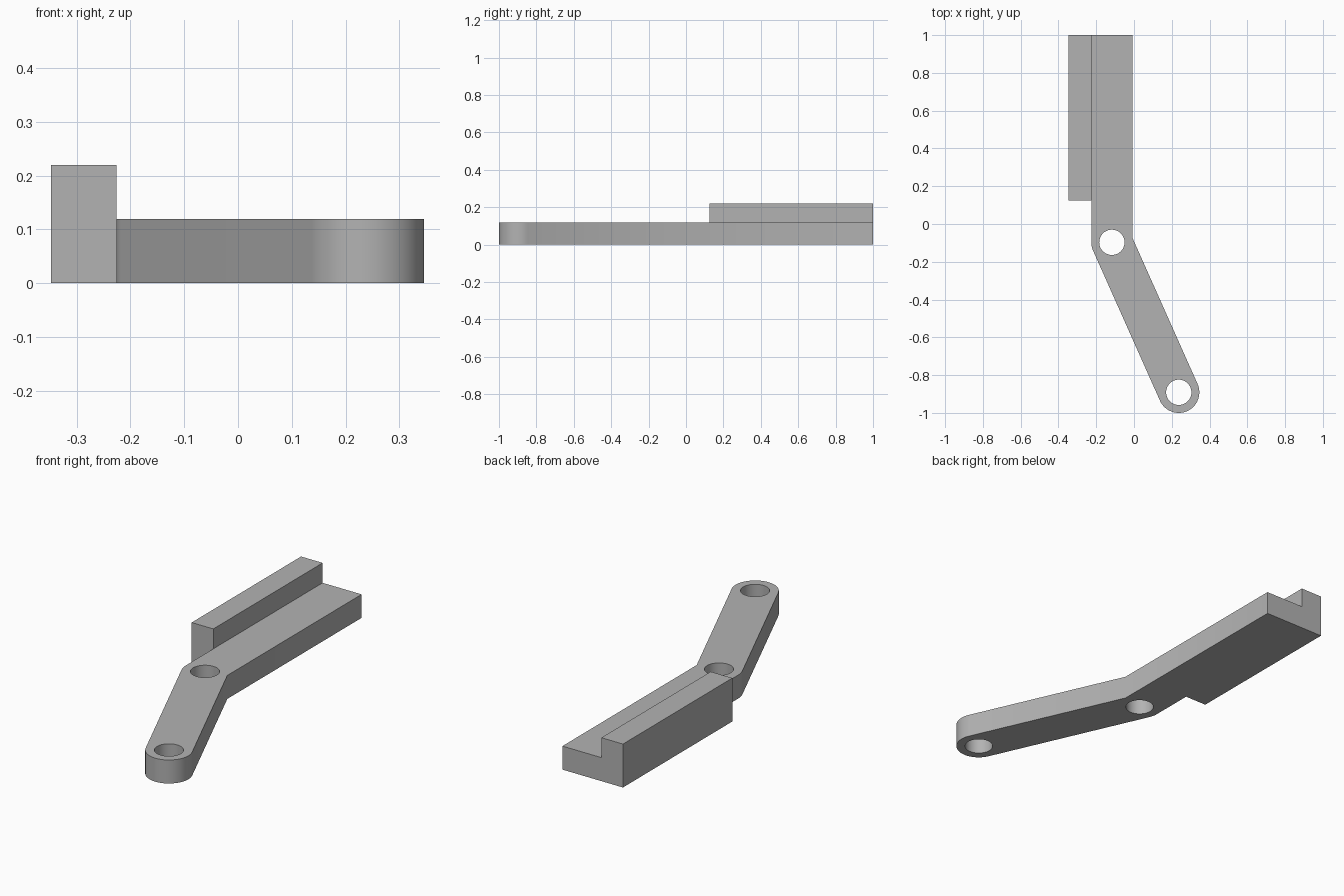
import bpy
from math import cos, sin, pi, atan2, tan
from mathutils import Vector

cube = bpy.data.objects.get("Cube")
if cube:
    bpy.data.objects.remove(cube, do_unlink=True)

# Main dimensions
ELBOW = Vector((-0.117, -0.097))
TIP = Vector((0.237, -0.891))
HALF_WIDTH = 0.109
HOLE = 0.067
ARM_HEIGHT = 0.119
RAIL_HEIGHT = 0.22
RAIL_LEFT, RAIL_START, BACK = -0.347, 0.125, 1.0

mat = bpy.data.materials.new("plain grey")
mat.use_nodes = True
grey = (0.45, 0.45, 0.45, 1)
mat.diffuse_color = grey
mat.node_tree.nodes["Principled BSDF"].inputs["Base Color"].default_value = grey


def arc(center, radius, start, end, steps):
    """Points along a circular arc."""
    angles = [start + (end - start) * i / steps for i in range(steps + 1)]
    return [center + radius * Vector((cos(a), sin(a))) for a in angles]


def plate(name, loops, height):
    """Extruded flat plate; loops after the first are holes."""
    curve = bpy.data.curves.new(name, "CURVE")
    curve.dimensions = "2D"
    curve.fill_mode = "BOTH"
    curve.extrude = height / 2
    for loop in loops:
        spline = curve.splines.new("POLY")
        spline.points.add(len(loop) - 1)
        for point, co in zip(spline.points, loop):
            point.co = (co.x, co.y, 0, 1)
        spline.use_cyclic_u = True
    obj = bpy.data.objects.new(name, curve)
    bpy.context.collection.objects.link(obj)
    bpy.ops.object.select_all(action="DESELECT")
    obj.select_set(True)
    bpy.context.view_layer.objects.active = obj
    bpy.ops.object.convert(target="MESH")
    obj = bpy.context.object
    for v in obj.data.vertices:
        v.co.z += height / 2
    # Weld caps to walls so the solid is closed
    bpy.ops.object.mode_set(mode="EDIT")
    bpy.ops.mesh.select_all(action="SELECT")
    bpy.ops.mesh.remove_doubles(threshold=0.0001)
    bpy.ops.mesh.normals_make_consistent(inside=False)
    bpy.ops.object.mode_set(mode="OBJECT")
    obj.data.materials.clear()
    obj.data.materials.append(mat)
    return obj


# Bent arm outline: rounded outer elbow, round tip, mitred inner elbow
lean = atan2(TIP.y - ELBOW.y, TIP.x - ELBOW.x) + pi / 2
outline = [Vector((ELBOW.x - HALF_WIDTH, BACK))]
outline += arc(ELBOW, HALF_WIDTH, pi, pi + lean, 6)
outline += arc(TIP, HALF_WIDTH, pi + lean, 2 * pi + lean, 40)
outline += [ELBOW + HALF_WIDTH * Vector((1, tan(lean / 2))),
            Vector((ELBOW.x + HALF_WIDTH, BACK))]
holes = [arc(c, HOLE, 0, 2 * pi, 48)[:-1] for c in (ELBOW, TIP)]
arm = plate("bent_arm", [outline] + holes, ARM_HEIGHT)

# Raised side rail, fused to the arm
seam = ELBOW.x - HALF_WIDTH
rail = plate("side_rail", [[Vector(p) for p in (
    (RAIL_LEFT, RAIL_START), (seam, RAIL_START),
    (seam, BACK), (RAIL_LEFT, BACK))]], RAIL_HEIGHT)
union = arm.modifiers.new("fuse_rail", "BOOLEAN")
union.operation = "UNION"
union.solver = "EXACT"
union.object = rail

bpy.ops.object.select_all(action="DESELECT")
arm.select_set(True)
bpy.context.view_layer.objects.active = arm
bpy.ops.object.modifier_apply(modifier=union.name)
bpy.data.objects.remove(rail, do_unlink=True)
bpy.ops.object.shade_smooth_by_angle(angle=pi / 6)
